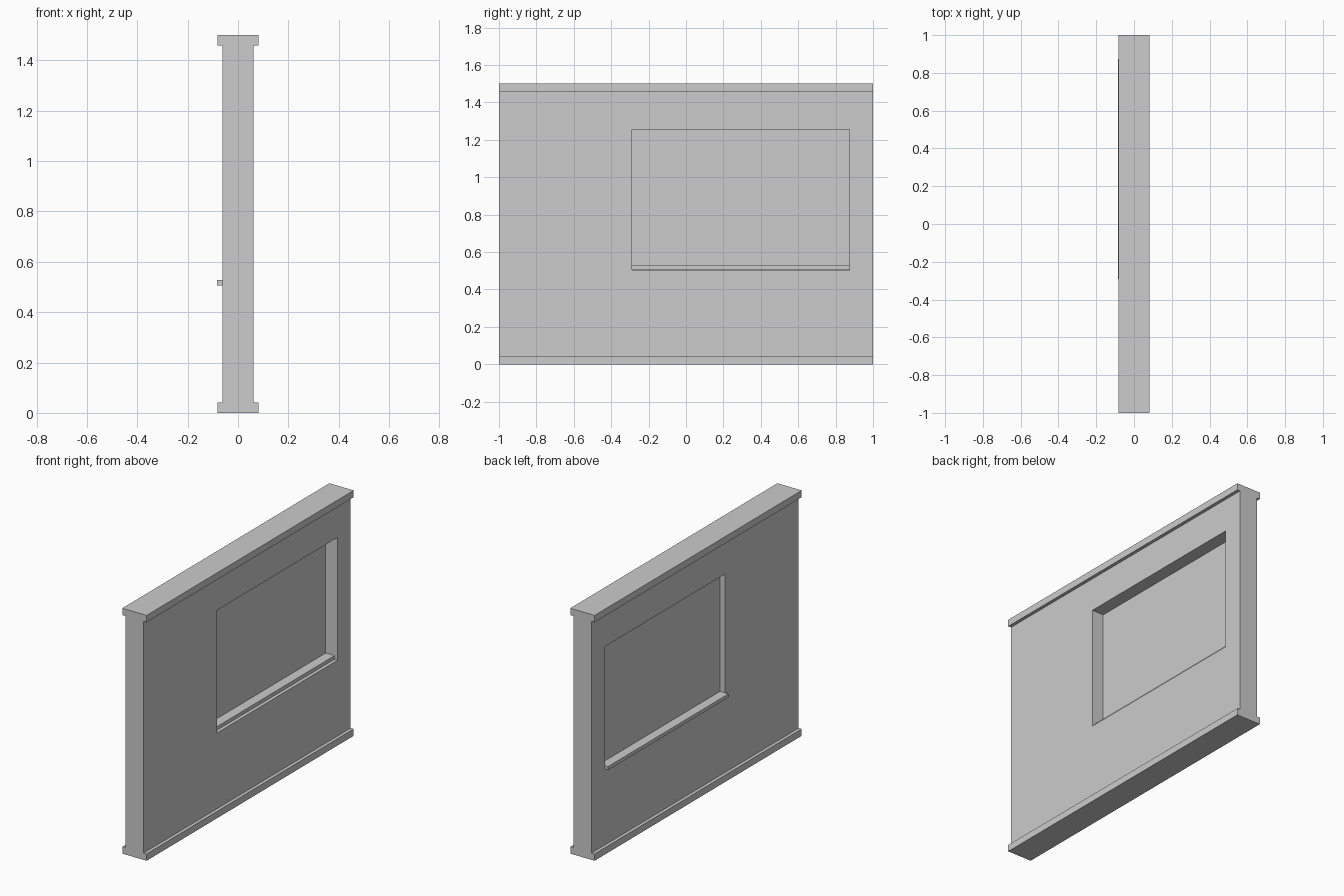
import bpy, bmesh
from mathutils import Vector

cube = bpy.data.objects.get("Cube")
if cube:
    bpy.data.objects.remove(cube, do_unlink=True)

HALF_WALL, HALF_TRIM = 0.062, 0.082
HEIGHT, TRIM = 1.5, 0.042
WIN_Y, WIN_Z = (-0.29, 0.873), (0.505, 1.255)
RECESS = {1: 0.08, -1: 0.035}

grey = bpy.data.materials.new("plain_grey")
grey.use_nodes = True
grey.diffuse_color = (0.604, 0.604, 0.604, 1)
grey.node_tree.nodes["Principled BSDF"].inputs["Base Color"].default_value = grey.diffuse_color


def box_mesh(xs, ys, zs):
    bm = bmesh.new()
    bmesh.ops.create_cube(bm, size=1)
    for v in bm.verts:
        for i, (lo, hi) in enumerate((xs, ys, zs)):
            v.co[i] = hi if v.co[i] > 0 else lo
    return bm


def add_object(name, bm):
    mesh = bpy.data.meshes.new(name)
    bm.to_mesh(mesh)
    bm.free()
    mesh.materials.append(grey)
    bpy.context.collection.objects.link(bpy.data.objects.new(name, mesh))


# Wall slab, sliced along the window outline
wall = box_mesh((-HALF_WALL, HALF_WALL), (-1, 1), (0, HEIGHT))
for axis, limits in ((Vector((0, 1, 0)), WIN_Y), (Vector((0, 0, 1)), WIN_Z)):
    for d in limits:
        bmesh.ops.bisect_plane(wall, geom=wall.verts[:] + wall.edges[:] + wall.faces[:],
                               plane_co=axis * d, plane_no=axis)

# Window recess pushed in from both sides, leaving a thin pane
for side, depth in RECESS.items():
    for face in wall.faces[:]:
        c = face.calc_center_median()
        if (abs(c.x - side * HALF_WALL) < 0.001
                and WIN_Y[0] < c.y < WIN_Y[1] and WIN_Z[0] < c.z < WIN_Z[1]):
            pane = bmesh.ops.extrude_discrete_faces(wall, faces=[face])["faces"][0]
            bmesh.ops.translate(wall, verts=pane.verts[:], vec=(-side * depth, 0, 0))
            break
bmesh.ops.recalc_face_normals(wall, faces=wall.faces[:])
add_object("wall", wall)

# Skirting and cornice strips on both sides
for name, z in (("skirting", 0), ("cornice", HEIGHT - TRIM)):
    for label, side in (("left", 1), ("right", -1)):
        xs = sorted((side * HALF_WALL, side * HALF_TRIM))
        add_object(f"{name}_{label}", box_mesh(xs, (-1, 1), (z, z + TRIM)))

# Window sill, projecting on one side and set back on the other
add_object("window_sill", box_mesh((-0.084, 0.042), WIN_Y, (0.506, 0.528)))
